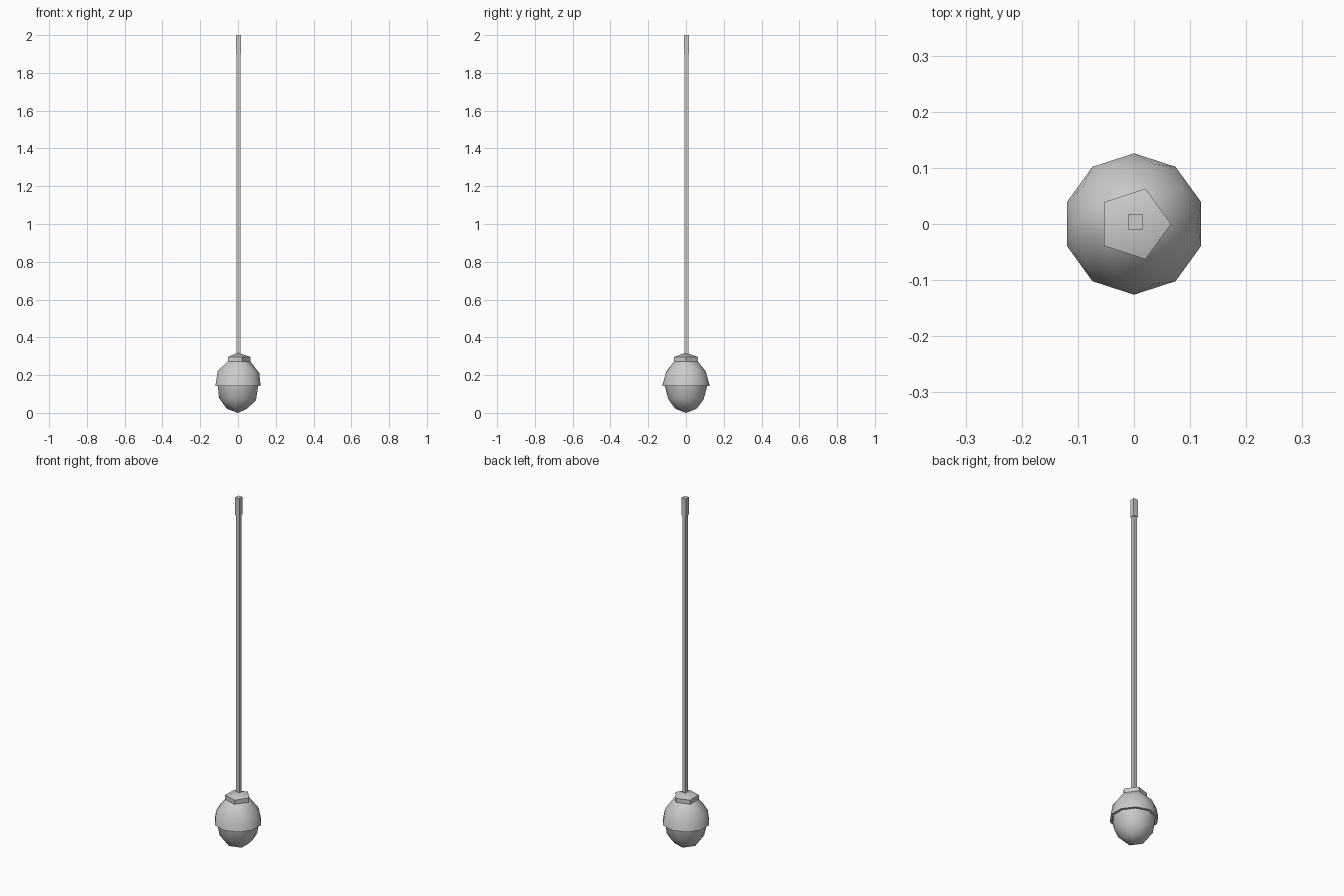
import bpy, bmesh
from mathutils import Vector

if "Cube" in bpy.data.objects:
    bpy.data.objects.remove(bpy.data.objects["Cube"])

BALL_R, BALL_H = 0.112, 0.142      # lower ball: radius and half height
CAP_R, CAP_H = 0.126, 0.153        # overhanging cap
KNOB = 0.024                       # raised step on top of the cap
CX, CY = 0.0025, 0.0035            # stem centre


def finish(bm, name):
    bmesh.ops.recalc_face_normals(bm, faces=bm.faces)
    me = bpy.data.meshes.new(name)
    bm.to_mesh(me)
    bm.free()
    ob = bpy.data.objects.new(name, me)
    bpy.context.collection.objects.link(ob)
    return ob


def raise_faces(bm, faces):
    """Extrude a face region, drop the old faces, return the new vertices."""
    new = bmesh.ops.extrude_face_region(bm, geom=faces)["geom"]
    alive = [f for f in faces if f.is_valid]
    if alive:
        bmesh.ops.delete(bm, geom=alive, context='FACES')
    return [v for v in new if isinstance(v, bmesh.types.BMVert)]


# Nut-shaped weight: low-poly ball whose upper half flares into a cap
bm = bmesh.new()
bmesh.ops.create_icosphere(bm, subdivisions=2, radius=1.0)
for v in bm.verts:
    v.co = Vector((v.co.x * BALL_R, v.co.y * BALL_R, v.co.z * BALL_H))
upper = [f for f in bm.faces if f.calc_center_median().z > 0.001]
cap = raise_faces(bm, upper)
for v in cap:
    k = CAP_R / BALL_R
    v.co = Vector((v.co.x * k, v.co.y * k, v.co.z * CAP_H / BALL_H))

# Pentagonal step on top of the cap
top = [f for f in bm.faces if min(v.co.z for v in f.verts) > CAP_H * 0.7]
for v in raise_faces(bm, top):
    v.co.z += KNOB
bmesh.ops.translate(bm, verts=bm.verts, vec=(0, 0, BALL_H))
weight = finish(bm, "hanging_weight")
bpy.context.view_layer.objects.active = weight
weight.select_set(True)
bpy.ops.object.shade_smooth_by_angle(angle=0.7)


def bar(name, half, z0, z1):
    bm = bmesh.new()
    bmesh.ops.create_cube(bm, size=1.0)
    for v in bm.verts:
        v.co = Vector((CX + v.co.x * 2 * half, CY + v.co.y * 2 * half,
                       z0 + (v.co.z + 0.5) * (z1 - z0)))
    return finish(bm, name)


# Square stem and thicker ferrule at its upper end
bar("stem", 0.0105, 0.29, 1.91)
bar("end_ferrule", 0.0135, 1.90, 2.0)
